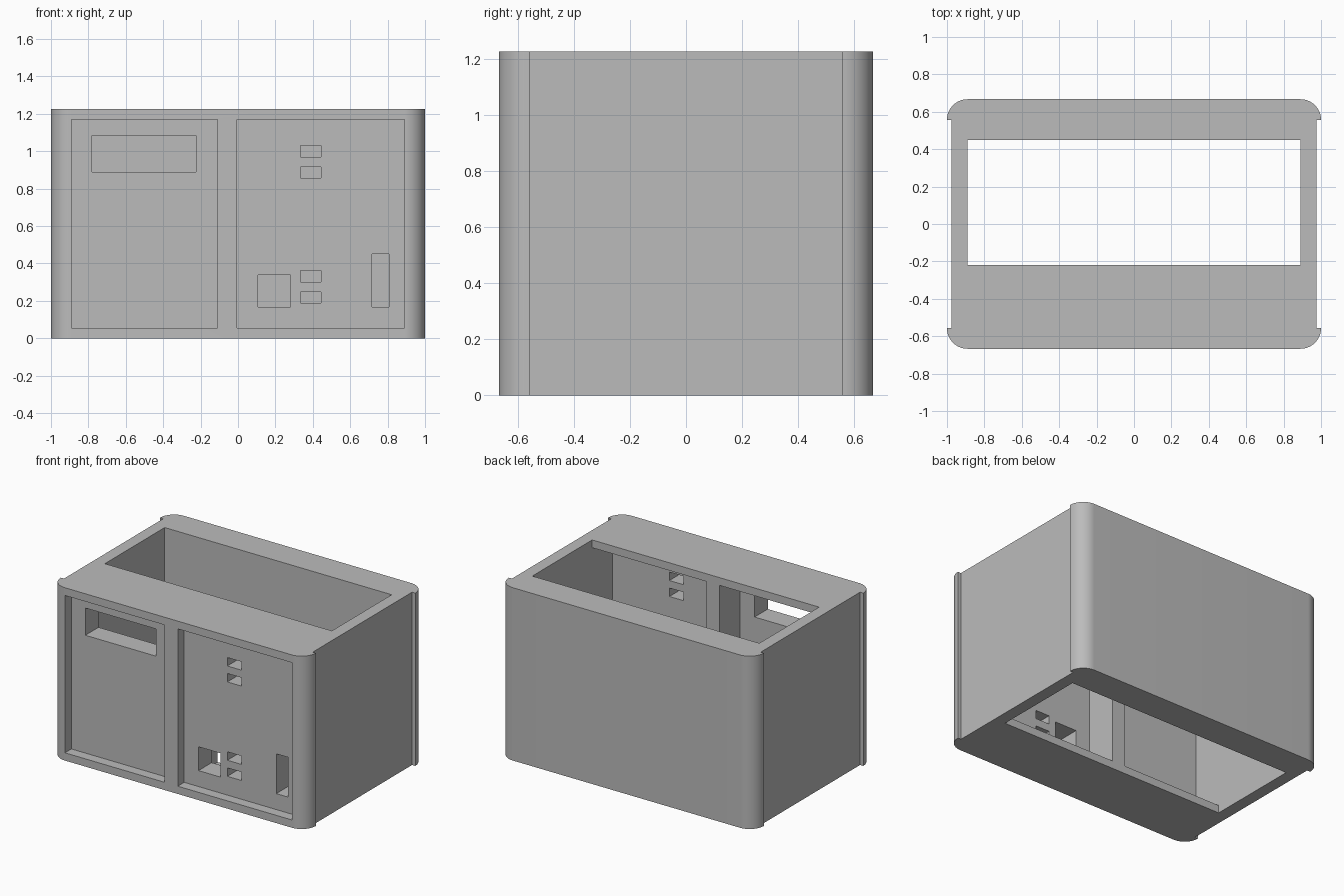
import bpy, bmesh, math

cube = bpy.data.objects.get("Cube")
if cube:
    bpy.data.objects.remove(cube, do_unlink=True)

HALF_W, HALF_D, HEIGHT = 1.0, 0.667, 1.225
RADIUS, SIDE_X = 0.11, 0.975
PANEL_FRONT, PANEL_BACK, INNER_FRONT, INNER_BACK = -0.595, -0.447, -0.22, 0.45

grey = bpy.data.materials.new("plain grey")
grey.use_nodes = True
colour = (0.5, 0.5, 0.5, 1)
grey.diffuse_color = colour
grey.node_tree.nodes["Principled BSDF"].inputs["Base Color"].default_value = colour


def make_object(name, bm):
    bmesh.ops.recalc_face_normals(bm, faces=bm.faces)
    mesh = bpy.data.meshes.new(name)
    bm.to_mesh(mesh)
    bm.free()
    mesh.materials.append(grey)
    obj = bpy.data.objects.new(name, mesh)
    bpy.context.collection.objects.link(obj)
    return obj


def cut_box(target, x, y, z):
    """Subtract a box given by its ranges along each axis."""
    bm = bmesh.new()
    bmesh.ops.create_cube(bm, size=1)
    for v in bm.verts:
        v.co = [r[0] if c < 0 else r[1] for c, r in zip(v.co, (x, y, z))]
    cutter = make_object("cutter", bm)
    cutter.hide_render = True
    bpy.context.view_layer.objects.active = target
    mod = target.modifiers.new("cut", "BOOLEAN")
    mod.operation = "DIFFERENCE"
    mod.solver = "EXACT"
    mod.object = cutter
    bpy.ops.object.modifier_apply(modifier=mod.name)
    bpy.data.objects.remove(cutter, do_unlink=True)


# Housing outline: rounded corners that stand proud of the flat sides
corner = []
cx, cy = HALF_W - RADIUS, HALF_D - RADIUS
for i in range(17):
    a = math.pi / 2 * i / 16
    corner.append((cx + RADIUS * math.cos(a), cy + RADIUS * math.sin(a)))
quarter = [(SIDE_X, cy)] + corner
outline = quarter + [(-x, y) for x, y in reversed(quarter)]
outline += [(-x, -y) for x, y in outline]

bm = bmesh.new()
base = bm.faces.new([bm.verts.new((x, y, 0)) for x, y in outline])
top = bmesh.ops.extrude_face_region(bm, geom=[base])["geom"]
bmesh.ops.translate(bm, vec=(0, 0, HEIGHT),
                    verts=[v for v in top if isinstance(v, bmesh.types.BMVert)])
housing = make_object("housing", bm)

# Open shaft through top and bottom
cut_box(housing, (-0.89, 0.89), (INNER_FRONT, INNER_BACK), (-1, 2))

# Two panels, recessed on the outside and on the inside
for x in ((-0.89, -0.11), (-0.005, 0.89)):
    z = (0.055, 1.17)
    cut_box(housing, x, (-1, PANEL_FRONT), z)
    cut_box(housing, x, (PANEL_BACK, 0), z)

# Openings through the panels
through = (-0.8, -0.3)
cut_box(housing, (-0.78, -0.225), through, (0.89, 1.083))  # display window
cut_box(housing, (0.107, 0.28), through, (0.168, 0.337))   # square socket
cut_box(housing, (0.717, 0.807), through, (0.168, 0.45))   # upright slot
for z in (0.188, 0.302, 0.857, 0.97):                      # small ports
    cut_box(housing, (0.333, 0.443), through, (z, z + 0.06))

bpy.ops.object.select_all(action="DESELECT")
housing.select_set(True)
bpy.context.view_layer.objects.active = housing
bpy.ops.object.shade_smooth_by_angle(angle=math.radians(30))
